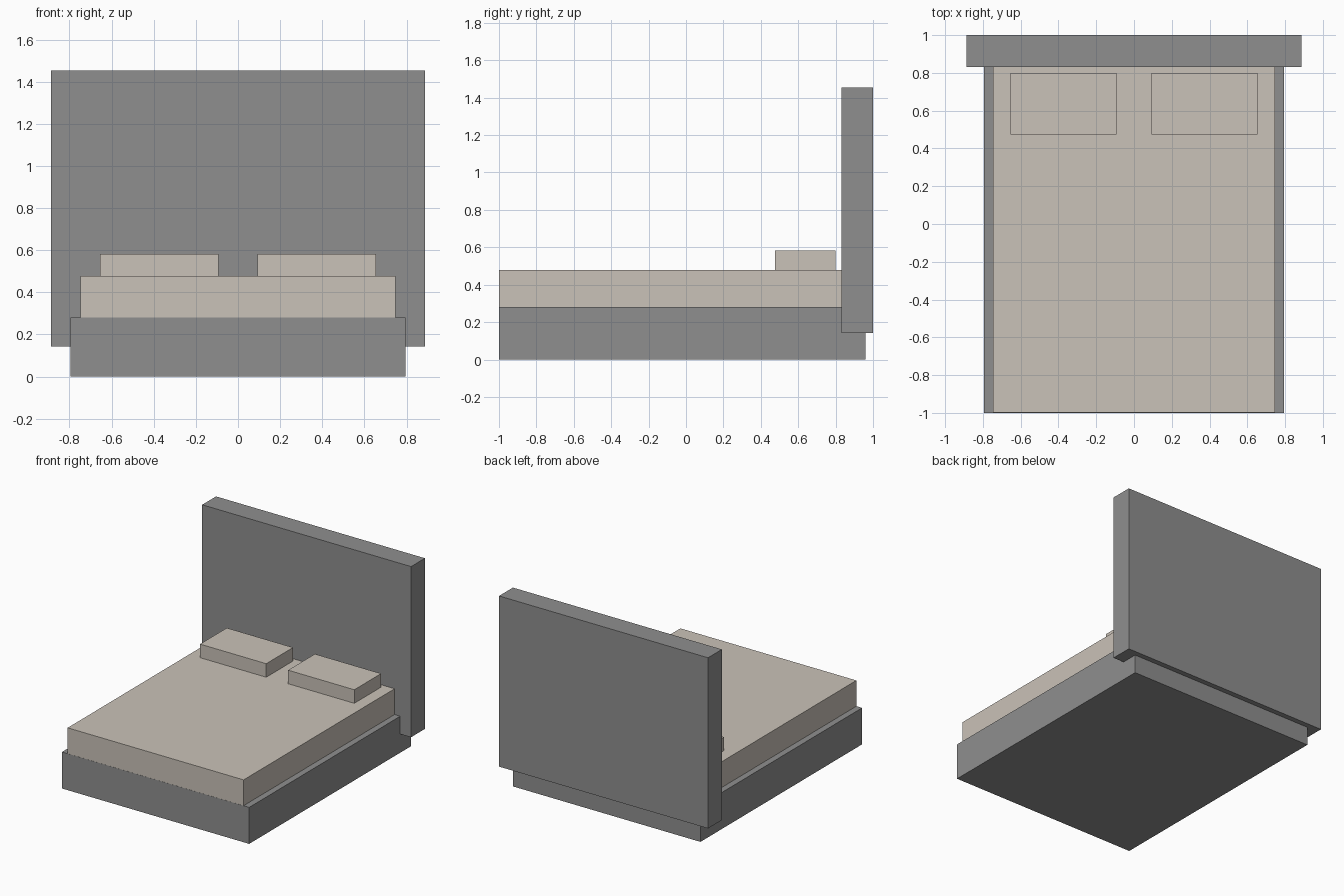
import bpy

if "Cube" in bpy.data.objects:
    bpy.data.objects.remove(bpy.data.objects["Cube"])


def material(name, color):
    m = bpy.data.materials.new(name)
    m.diffuse_color = (*color, 1.0)
    m.use_nodes = True
    m.node_tree.nodes["Principled BSDF"].inputs["Base Color"].default_value = m.diffuse_color
    return m


grey = material("grey upholstery", (0.275, 0.275, 0.275))
linen = material("beige linen", (0.59, 0.54, 0.48))


def box(name, x, y, z, mat):
    """Box spanning the given (min, max) ranges."""
    spans = (x, y, z)
    bpy.ops.mesh.primitive_cube_add(size=1, location=[(a + b) / 2 for a, b in spans])
    ob = bpy.context.object
    ob.name = name
    ob.scale = [b - a for a, b in spans]
    bpy.ops.object.transform_apply(location=False, rotation=False, scale=True)
    ob.data.materials.append(mat)
    return ob


# Bed frame and headboard
box("bed_base", (-0.795, 0.795), (-1.0, 0.96), (0.0, 0.28), grey)
box("headboard", (-0.887, 0.887), (0.832, 1.0), (0.143, 1.453), grey)

# Mattress
box("mattress", (-0.747, 0.747), (-0.999, 0.834), (0.28, 0.478), linen)

# Pair of pillows
for side, x in (("left", (-0.655, -0.093)), ("right", (0.093, 0.655))):
    box("pillow_" + side, x, (0.475, 0.80), (0.478, 0.582), linen)
